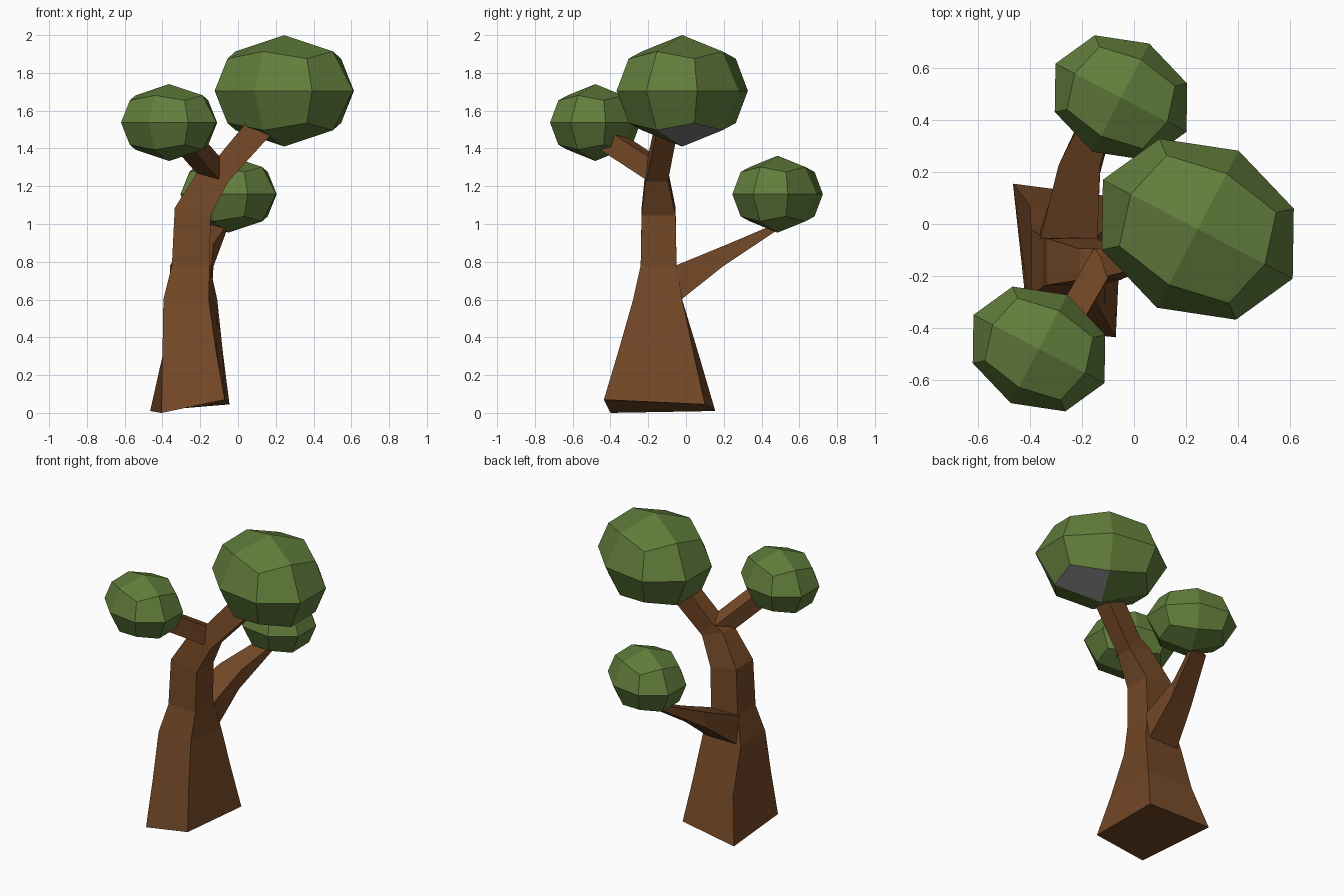
import bpy, bmesh, math
from mathutils import Vector, Matrix

if "Cube" in bpy.data.objects:
    bpy.data.objects.remove(bpy.data.objects["Cube"])


def material(name, rgb):
    m = bpy.data.materials.new(name)
    m.diffuse_color = (*rgb, 1)
    m.use_nodes = True
    m.node_tree.nodes["Principled BSDF"].inputs["Base Color"].default_value = m.diffuse_color
    return m


BARK = material("bark brown", (0.175, 0.065, 0.020))
LEAF = material("leaf green", (0.120, 0.205, 0.044))
GREY = material("plain grey", (0.20, 0.20, 0.20))


def finish(bm, name, mats):
    bmesh.ops.recalc_face_normals(bm, faces=bm.faces)
    me = bpy.data.meshes.new(name)
    bm.to_mesh(me)
    bm.free()
    for m in mats:
        me.materials.append(m)
    ob = bpy.data.objects.new(name, me)
    bpy.context.collection.objects.link(ob)
    return ob


def section(c, a, b):
    """Four corners of a slanted rectangle with half axes a and b."""
    c, a, b = Vector(c), Vector(a), Vector(b)
    return [c - a + b, c - a - b, c + a - b, c + a + b]


def loft(name, rings):
    bm = bmesh.new()
    loops = [[bm.verts.new(p) for p in r] for r in rings]
    for lo, hi in zip(loops, loops[1:]):
        for i in range(4):
            j = (i + 1) % 4
            bm.faces.new((lo[i], lo[j], hi[j], hi[i]))
    bm.faces.new(loops[0])
    bm.faces.new(loops[-1])
    return finish(bm, name, [BARK])


# Trunk: tilted flared foot, tapering and bending into the main limb
loft("trunk", [
    [(-0.465, 0.155, 0.01), (-0.405, -0.40, 0.0), (-0.07, -0.435, 0.07), (-0.045, 0.10, 0.045)],
    [(-0.40, 0.07, 0.30), (-0.40, -0.335, 0.30), (-0.115, -0.36, 0.32), (-0.08, 0.04, 0.32)],
    [(-0.395, -0.02, 0.60), (-0.395, -0.28, 0.60), (-0.155, -0.28, 0.60), (-0.11, -0.02, 0.60)],
    section((-0.25, -0.145, 0.78), (0.10, 0, 0), (0, 0.095, 0)),
    section((-0.24, -0.145, 1.065), (0.095, 0, -0.02), (0, 0.09, 0)),
    section((-0.13, -0.155, 1.255), (0.078, 0, -0.03), (0, 0.06, 0)),
    section((-0.082, -0.15, 1.285), (0.045, 0, -0.045), (0, 0.057, 0)),
    section((0.13, -0.10, 1.53), (0.055, 0, -0.045), (0, 0.055, 0)),
])

# Back limb, growing out of the rear of the trunk
loft("back_branch", [
    section((-0.25, -0.04, 0.69), (0.11, 0, 0), (0, -0.015, 0.09)),
    section((-0.21, 0.21, 0.835), (0.08, 0, 0), (0, 0.015, 0.06)),
    section((-0.115, 0.47, 0.98), (0.055, 0, 0), (0, -0.01, 0.015)),
])

# Left limb, forking forwards from the top of the trunk
loft("left_branch", [
    section((-0.125, -0.15, 1.275), (0.045, -0.025, 0), (0.015, 0.03, 0.045)),
    section((-0.275, -0.41, 1.445), (0.045, -0.025, 0), (0.015, 0.03, 0.045)),
])


# Foliage: cube cut once per side, pushed out to an ellipsoid
def foliage(name, centre, s, grey_patch=False):
    bm = bmesh.new()
    bmesh.ops.create_cube(bm, size=2)
    bmesh.ops.subdivide_edges(bm, edges=bm.edges[:], cuts=1, use_grid_fill=True)
    for v in bm.verts:
        v.co.normalize()
    for f in bm.faces:
        c = f.calc_center_median()
        # one underside face is left grey on the largest clump
        if grey_patch and c.z < -0.7 and c.x > 0 and c.y > 0:
            f.material_index = 1
    m = (Matrix.Translation(centre) @ Matrix.Rotation(math.radians(-27.5), 4, 'Z')
         @ Matrix.Diagonal((0.411 * s, 0.34 * s, 0.295 * s, 1)))
    bm.transform(m)
    finish(bm, name, [LEAF, GREY])


foliage("top_foliage", (0.245, -0.02, 1.705), 1.0, True)
foliage("left_foliage", (-0.365, -0.48, 1.537), 0.69)
foliage("back_foliage", (-0.05, 0.485, 1.158), 0.69)
